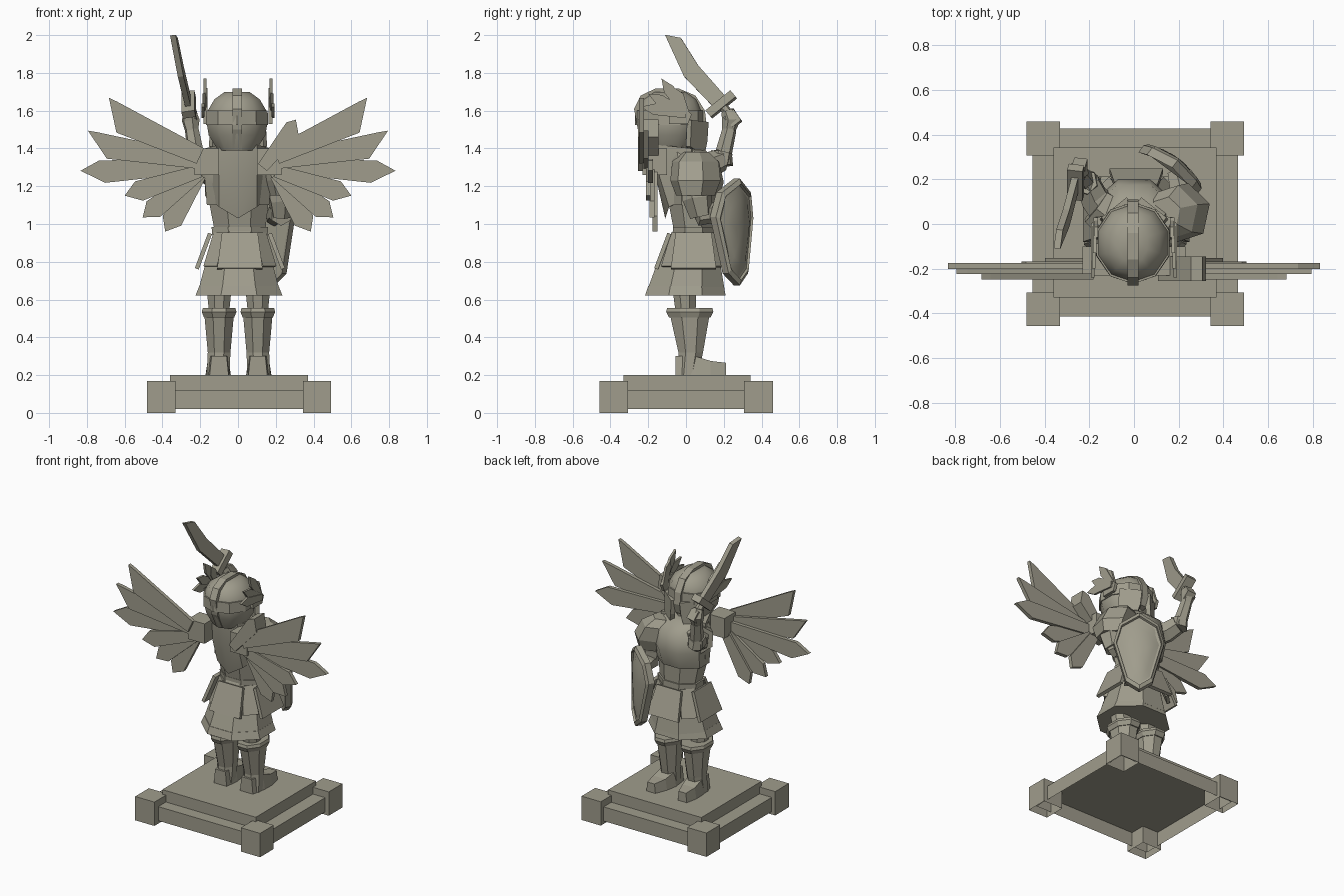
import bpy, bmesh, math
from mathutils import Vector as V

if "Cube" in bpy.data.objects:
    bpy.data.objects.remove(bpy.data.objects["Cube"])

stone = bpy.data.materials.new("grey_stone")
stone.diffuse_color = (0.35, 0.335, 0.265, 1)
stone.use_nodes = True
stone.node_tree.nodes["Principled BSDF"].inputs["Base Color"].default_value = stone.diffuse_color


def mesh(name, verts, faces, smooth=False):
    me = bpy.data.meshes.new(name)
    me.from_pydata([tuple(v) for v in verts], [], faces)
    bm = bmesh.new()
    bm.from_mesh(me)
    bmesh.ops.recalc_face_normals(bm, faces=bm.faces)
    bm.to_mesh(me)
    bm.free()
    me.materials.append(stone)
    ob = bpy.data.objects.new(name, me)
    bpy.context.collection.objects.link(ob)
    if smooth:
        bpy.ops.object.select_all(action='DESELECT')
        ob.select_set(True)
        bpy.context.view_layer.objects.active = ob
        bpy.ops.object.shade_smooth_by_angle(angle=math.radians(40))
    return ob


def skin(name, rings, smooth=False, caps=True):
    """Joins equal-length rings of points into a closed skin."""
    n = len(rings[0])
    faces = [(k * n + i, k * n + (i + 1) % n, (k + 1) * n + (i + 1) % n, (k + 1) * n + i)
             for k in range(len(rings) - 1) for i in range(n)]
    if caps:
        faces.append(tuple(range(n)))
    faces.append(tuple(range((len(rings) - 1) * n, len(rings) * n)))
    return mesh(name, [p for r in rings for p in r], faces, smooth)


def loft(name, levels, n=8, smooth=False, caps=True):
    """levels: (z, cx, cy, half width, half depth); flats face the axes."""
    k = 1 / math.cos(math.pi / n)
    return skin(name, [[(cx + rx * k * math.cos((i + .5) * math.tau / n),
                         cy + ry * k * math.sin((i + .5) * math.tau / n), z) for i in range(n)]
                       for z, cx, cy, rx, ry in levels], smooth, caps)


def box(name, x0, x1, y0, y1, z0, z1, caps=True):
    cx, cy, rx, ry = (x0 + x1) / 2, (y0 + y1) / 2, (x1 - x0) / 2, (y1 - y0) / 2
    return loft(name, [(z0, cx, cy, rx, ry), (z1, cx, cy, rx, ry)], 4, caps=caps)


def plate(name, origin, u, v, pts, thick):
    """Extruded outline in the plane spanned by u and v."""
    o, u, v = V(origin), V(u).normalized(), V(v).normalized()
    w = u.cross(v).normalized() * thick / 2
    flat = [o + u * a + v * b for a, b in pts]
    return skin(name, [[p - w for p in flat], [p + w for p in flat]])


def limb(name, stops, n=6):
    """stops: (point, radius) along a bent limb."""
    rings = []
    for i, (p, r) in enumerate(stops):
        d = V(stops[min(i + 1, len(stops) - 1)][0]) - V(stops[max(i - 1, 0)][0])
        a = d.cross(V((1, .2, 0))).normalized()
        b = d.cross(a).normalized()
        rings.append([V(p) + r * (a * math.cos(t * math.tau / n) + b * math.sin(t * math.tau / n))
                      for t in range(n)])
    return skin(name, rings)


def feather(name, root, tip, y, width, thick=.025, skew=0.0):
    """Flat feather in the xz plane with a pointed end."""
    r, t = V((root[0], y, root[1])), V((tip[0], y, tip[1]))
    d = t - r
    L, h = d.length, width / 2
    up = V((-d.z, 0, d.x))
    if up.z < 0:
        up = -up
    return plate(name, r, d, up, [(0, -h * .6), (L * .8, -h), (L, skew * h),
                                  (L * (.82 + .1 * skew), h), (0, h * .6)], thick)


# stepped plinth, open underneath, with corner blocks
box("plinth_lower", -.455, .465, -.415, .428, .02, .12, caps=False)
box("plinth_upper", -.36, .37, -.33, .342, .12, .2, caps=False)
for x in (-.482, .343):
    for y in (-.458, .308):
        box("plinth_corner", x, x + .15, y, y + .152, 0, .168, caps=False)

# legs, boots and cuffs
for cx, s in ((-.1, -1), (.105, 1)):
    loft("thigh", [(.5, cx, 0, .05, .05), (.68, cx, -.01, .068, .065)])
    loft("boot_shaft", [(.2, cx + .005 * s, .01, .06, .055), (.32, cx, .025, .06, .065),
                        (.52, cx, .02, .078, .105)])
    loft("boot_cuff", [(.505, cx, .02, .08, .11), (.535, cx, .02, .092, .125),
                       (.555, cx, .02, .086, .12)])
    skin("boot_foot", [[(cx - w + o, y, .2), (cx + w + o, y, .2),
                        (cx + w * .8 + o, y, z), (cx - w * .8 + o, y, z)]
                       for y, w, z, o in ((-.055, .05, .3, 0), (.05, .066, .3, .004 * s),
                                          (.13, .06, .275, .012 * s), (.213, .035, .265, .02 * s))])

# skirt, hem, belt and hanging panels
loft("skirt", [(.65, .005, 0, .215, .205), (.8, .005, .015, .175, .165), (.96, .01, .04, .135, .11)])
loft("skirt_hem", [(.622, .005, -.003, .23, .213), (.672, .005, 0, .21, .2)])
loft("belt", [(.925, .01, .042, .145, .112), (.985, .01, .042, .15, .112)])
for k in range(8):
    a = k * math.pi / 4
    d = V((math.cos(a), math.sin(a), 0))
    t = V((-d.y, d.x, 0))
    wide = k % 2 == 0
    rx, ry = (.15, .12) if wide else (.135, .105)
    top = V((.01 + rx * d.x, .04 + ry * d.y, .95))
    L = .2 if wide else .19
    down = d * .075 + V((0, 0, -L))
    w0, w1 = (.095, .12) if wide else (.045, .05)
    plate("skirt_panel", top + d * .008, t, down,
          [(-w0, 0), (w0, 0), (w1, L), (-w1, L)], .022)

# torso, breastplate and pointed back guard
loft("waist", [(.97, .01, .04, .135, .105), (1.1, .005, .03, .155, .12), (1.2, 0, .03, .17, .13)], 8)
loft("breastplate", [(1.1, 0, .03, .165, .13), (1.22, 0, .04, .175, .16),
                     (1.33, 0, .025, .175, .15), (1.4, 0, -.01, .13, .1)], 8, True)
skin("back_guard", [[(-.175, .03, z0), (-.1, yb, z1), (0, yb - .02, z2), (.1, yb, z1), (.175, .03, z0),
                     (0, .05, z0)]
                    for z0, z1, z2, yb in ((1.15, 1.09, 1.03, -.09), (1.25, 1.25, 1.25, -.14),
                                           (1.4, 1.42, 1.42, -.15))], True)
loft("neck", [(1.3, 0, -.04, .09, .08), (1.5, 0, -.06, .09, .09)])

# helmet with brow band, centre ridge and cheek guards
H = -.085
loft("helmet", [(1.39, -.005, H, .1, .115), (1.47, -.005, H, .15, .15), (1.53, -.005, H, .16, .165),
                (1.6, -.005, H, .155, .165), (1.66, -.005, H, .12, .14), (1.7, -.005, H, .065, .085)],
     10, True)
loft("brow_band", [(1.525, -.005, H, .165, .175), (1.6, -.005, H, .162, .175)], 10)
plate("helmet_ridge", (-.005, 0, 0), (0, 1, 0), (0, 0, 1),
      [(-.2, 1.39), (-.255, 1.5), (-.275, 1.61), (-.24, 1.68), (-.16, 1.718), (-.04, 1.718),
       (.05, 1.68), (.1, 1.6), (.11, 1.52), (.09, 1.45), (.0, 1.42)], .05)
for s in (-1, 1):
    plate("cheek_guard", (s * .09, .055, 1.48), (s * .075, -.06, 0), (0, 0, 1),
          [(-.085, .06), (.06, .07), (.07, -.07), (-.05, -.12), (-.075, -.04)], .03)
    # small feathers on the helmet sides
    for i, (y, z) in enumerate(((-.24, 1.62), (-.2, 1.69), (-.13, 1.77), (-.06, 1.72))):
        o = V((s * (.185 - .005 * i), 0, 1.58))
        d = V((0, y, z - 1.58))
        L = d.length
        plate("helmet_feather", o, d, (0, d.z, -d.y), [(0, -.02), (L * .7, -.03), (L, 0),
              (L * .7, .03), (0, .02)], .016)
    plate("helmet_wing_root", (s * .172, -.02, 1.57), (0, 1, 0), (0, 0, 1),
          [(-.07, -.04), (.03, -.04), (.05, .01), (.01, .05), (-.07, .05)], .02)

# large wings: layered feathers fanned from the shoulder blades
fan = ((.715, 1.6, -.235, .15, 1, 1.36), (.805, 1.43, -.212, .13, 1, 1.33),
       (.833, 1.27, -.188, .12, .2, 1.31), (.6, 1.15, -.2, .11, 0, 1.28),
       (.505, 1.035, -.18, .11, 0, 1.27), (.385, .96, -.165, .11, 0, 1.26))
for s in (-1, 1):
    for x, z, y, w, sk, rz in fan:
        feather("wing_feather", (s * .2, rz), (s * x, z), y, w, .026, sk)
    box("wing_root", min(s * .1, s * .23), max(s * .1, s * .23), -.23, -.1, 1.26, 1.4)
feather("wing_covert", (.13, 1.3), (.322, 1.54), -.2, .1, .11, .4)

# raised sword arm
limb("sword_upper_arm", [((-.12, .05, 1.29), .085), ((-.18, .12, 1.31), .07), ((-.21, .19, 1.34), .06)])
limb("sword_forearm", [((-.215, .2, 1.31), .05), ((-.225, .2, 1.38), .045), ((-.245, .23, 1.5), .038)])
limb("sword_bracer", [((-.213, .18, 1.32), .06), ((-.22, .19, 1.38), .058)])
limb("sword_shoulder_guard", [((-.09, .02, 1.29), .11), ((-.17, .08, 1.3), .095)])
limb("sword_hand", [((-.245, .225, 1.49), .035), ((-.25, .24, 1.55), .05), ((-.255, .22, 1.6), .035)])

# sword: curved blade, guard and grip
base, tip = V((-.262, .185, 1.635)), V((-.345, -.11, 2.0))
axis = (tip - base).normalized()
side = V((0, axis.z, -axis.y)).normalized()
L = (tip - base).length
plate("sword_blade", base, axis, side, [(0, -.04), (L * .5, -.06), (L, 0), (L * .86, .055),
      (L * .5, .035), (0, .045)], .03)
plate("sword_guard", base, axis, side, [(-.025, -.085), (.02, -.085), (.02, .085), (-.025, .085)], .07)
limb("sword_grip", [(base, .025), (base - axis * .1, .025)])
plate("sword_pommel", base - axis * .12, axis, side, [(-.02, -.03), (-.02, .03), (.05, .035), (.05, -.035)], .06)

# shield arm with layered shoulder guard
skin("shoulder_guard", [[V((.2 + ox + r * math.cos(t * math.tau / 6 + .3),
                            .05 + r * 1.05 * math.sin(t * math.tau / 6 + .3), z)) for t in range(6)]
                        for z, r, ox in ((1.15, .1, .025), (1.23, .13, .015), (1.33, .12, -.03),
                                         (1.38, .07, -.06))])
limb("shield_upper_arm", [((.2, .05, 1.25), .08), ((.235, .06, 1.13), .08), ((.235, .08, 1.04), .06)])
limb("shield_forearm", [((.23, .06, 1.05), .06), ((.21, .15, 1.06), .055), ((.19, .23, 1.03), .045)])

# shield: bowed eight-point face inside a raised rim
u, n, c = V((.8, -.6, 0)), V((.6, .8, 0)), V((.18, .265, .958))
half = [(0, .283), (.125, .21), (.162, .08), (.085, -.22), (0, -.283)]
outline = half + [(-a, b) for a, b in half[3:0:-1]]


def ring(k, depth):
    return [c + u * a * k + V((0, 0, b * k)) + n * (depth - 1.4 * (a * k) ** 2) for a, b in outline]


skin("shield_rim", [ring(.9, -.015), ring(1, -.015), ring(1, .025), ring(.9, .035), ring(.88, .02)])
skin("shield_face", [ring(.88, .015), ring(.6, .03), ring(.25, .035)], True)
